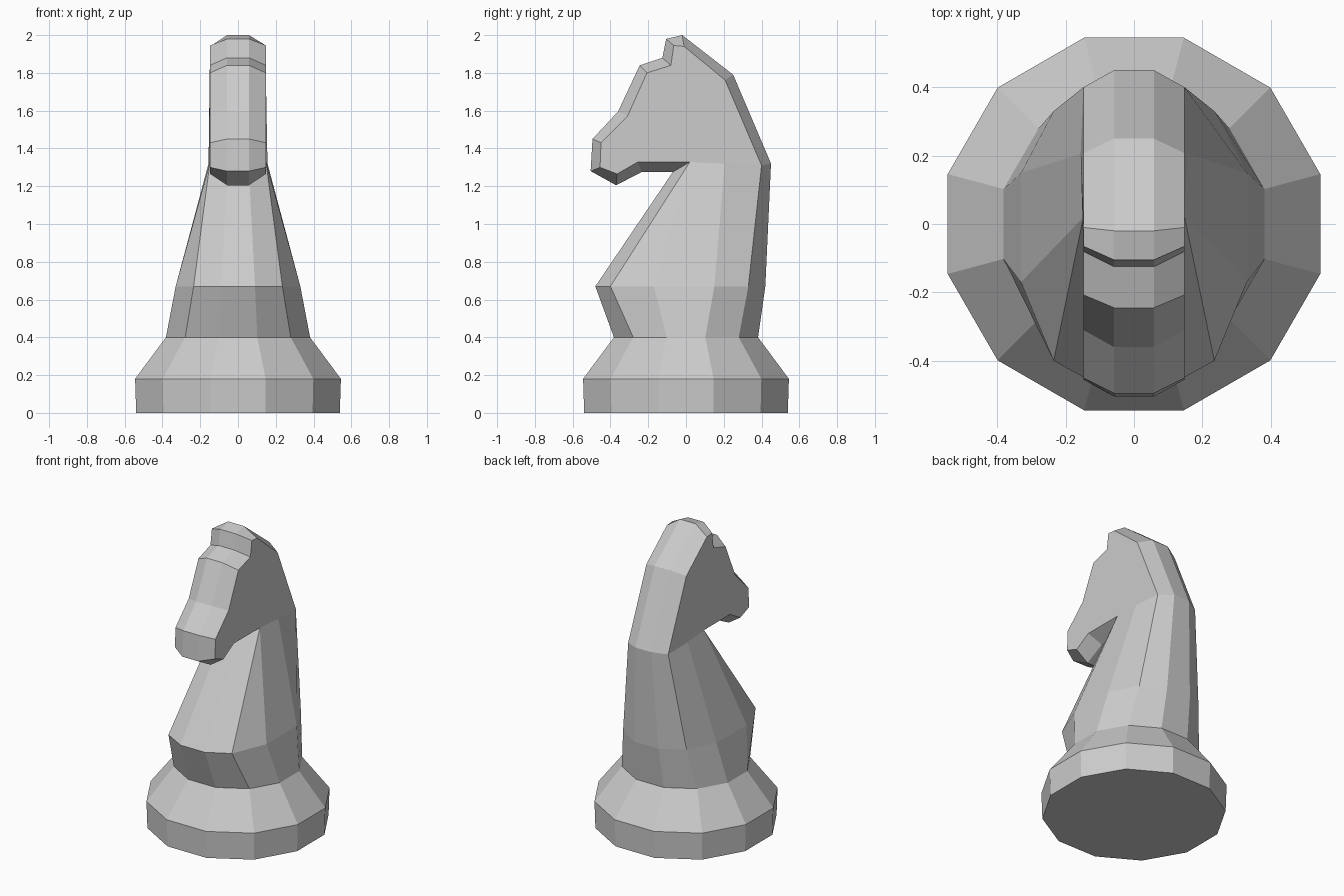
import bpy, bmesh
from math import sin, cos, radians

if "Cube" in bpy.data.objects:
    bpy.data.objects.remove(bpy.data.objects["Cube"])

bm = bmesh.new()


def face(points):
    bm.faces.new([bm.verts.new(p) for p in points])


def full(half):
    """Right half listed front to back, closed with its mirror image."""
    return half + [(-x, y, z) for x, y, z in reversed(half)]


def loft(a, b, closed=True):
    n = len(a)
    for i in range(n if closed else n - 1):
        j = (i + 1) % n
        face([a[i], a[j], b[j], b[i]])


def round_ring(r, z):
    angles = [radians(-75 + 30 * i) for i in range(6)]
    return full([(r * cos(a), r * sin(a), z) for a in angles])


# Head outline from throat to nape: (centre ridge y, z, side edge y, z)
outline = [
    (-0.07, 1.275, 0.02, 1.328), (-0.235, 1.275, -0.255, 1.328),
    (-0.37, 1.205, -0.365, 1.265), (-0.505, 1.28, -0.455, 1.30),
    (-0.495, 1.45, -0.45, 1.43), (-0.36, 1.595, -0.31, 1.57),
    (-0.245, 1.84, -0.207, 1.80), (-0.125, 1.88, -0.08, 1.84),
    (-0.105, 1.98, -0.065, 1.945), (-0.02, 2.0, -0.01, 1.94),
    (0.25, 1.79, 0.207, 1.762), (0.45, 1.32, 0.40, 1.31),
]
MID, SIDE = 0.058, 0.148
ridge = [(MID, y, z) for y, z, _, _ in outline]
edge = [(SIDE, y, z) for _, _, y, z in outline]
cheek = (0.156, 0.205, 1.32)

# Round base, chest and neck
chest = full([(0.09, -0.48, 0.67), (0.235, -0.40, 0.67), (0.33, -0.17, 0.67),
              (0.33, 0.15, 0.67), (0.235, 0.33, 0.67), (0.09, 0.42, 0.67)])
collar = full([ridge[0], edge[0], edge[0], cheek, edge[-1], ridge[-1]])
rings = [round_ring(0.558, 0), round_ring(0.564, 0.18),
         round_ring(0.395, 0.4), chest, collar]
face(rings[0])
for lower, upper in zip(rings, rings[1:]):
    loft(lower, upper)

# Head: chamfered strip around the outline, flat cheeks
strips = [full([e, r]) for e, r in zip(edge, ridge)]
for a, b in zip(strips, strips[1:]):
    loft(a, b, closed=False)
for s in (1, -1):
    face([(s * x, y, z) for x, y, z in edge + [cheek]])

bmesh.ops.remove_doubles(bm, verts=bm.verts, dist=0.0005)
bmesh.ops.recalc_face_normals(bm, faces=bm.faces)
mesh = bpy.data.meshes.new("chess_knight")
bm.to_mesh(mesh)
bm.free()
bpy.context.collection.objects.link(bpy.data.objects.new("chess_knight", mesh))
